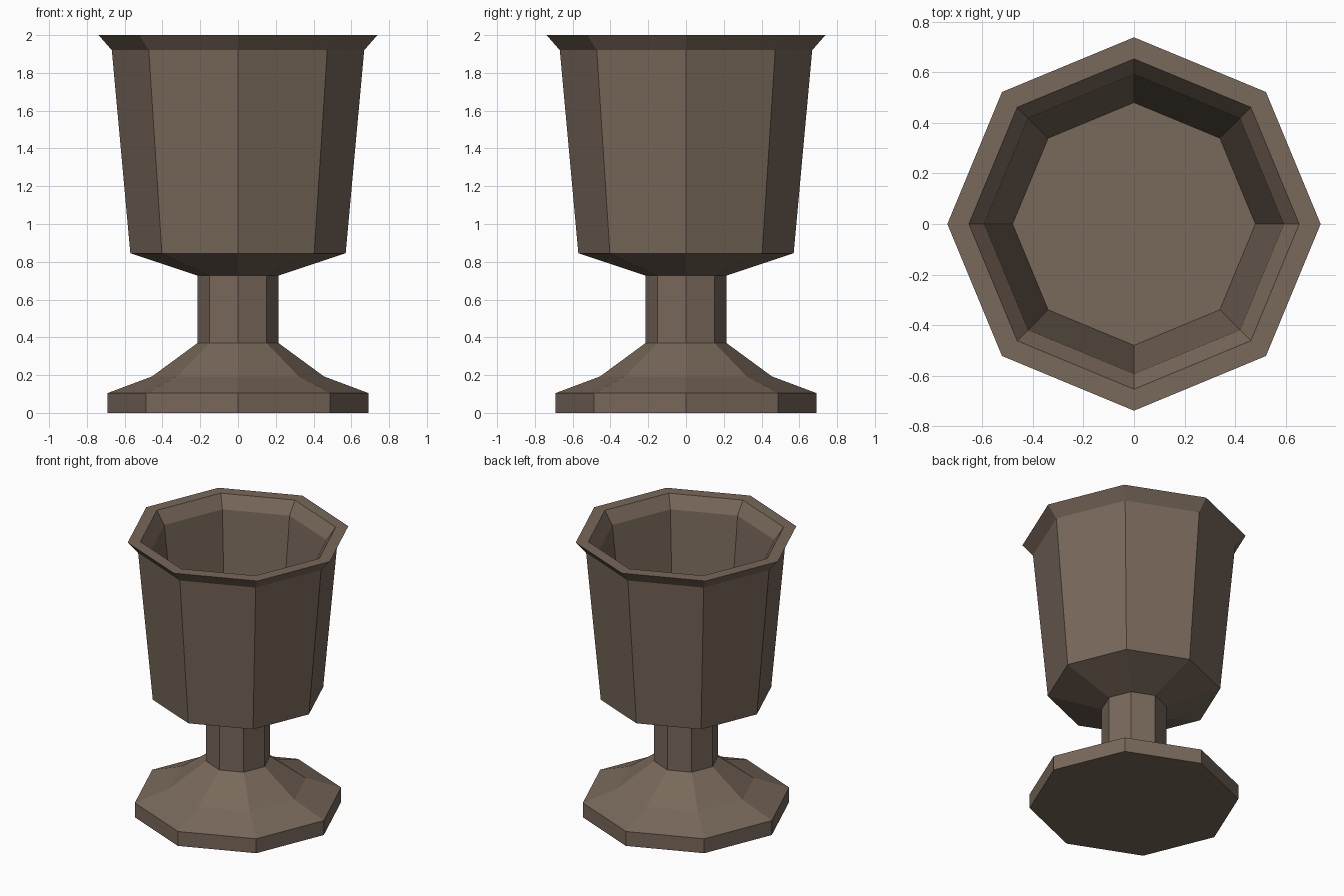
import bpy, bmesh, math

if "Cube" in bpy.data.objects:
    bpy.data.objects.remove(bpy.data.objects["Cube"])

SIDES = 8

# Single dull bronze-brown colour
mat = bpy.data.materials.new("dull brown")
mat.diffuse_color = (0.188, 0.138, 0.102, 1)
mat.use_nodes = True
mat.node_tree.nodes["Principled BSDF"].inputs["Base Color"].default_value = mat.diffuse_color


def lathe(name, profile):
    """Closed eight-sided turned body; first and last rings are capped."""
    bm = bmesh.new()
    rings = []
    for r, z in profile:
        rings.append([bm.verts.new((r * math.cos(2 * math.pi * i / SIDES),
                                    r * math.sin(2 * math.pi * i / SIDES), z))
                      for i in range(SIDES)])
    for a, b in zip(rings, rings[1:]):
        for i in range(SIDES):
            j = (i + 1) % SIDES
            bm.faces.new((a[i], a[j], b[j], b[i]))
    bm.faces.new(rings[0][::-1])
    bm.faces.new(rings[-1])
    bmesh.ops.recalc_face_normals(bm, faces=bm.faces)
    me = bpy.data.meshes.new(name)
    bm.to_mesh(me)
    bm.free()
    me.materials.append(mat)
    ob = bpy.data.objects.new(name, me)
    bpy.context.collection.objects.link(ob)
    return ob


foot = [(0.69, 0), (0.69, 0.105), (0.455, 0.193)]
stem = [(0.214, 0.37), (0.214, 0.727)]
bowl_outside = [(0.57, 0.845), (0.668, 1.92), (0.738, 2.0)]
bowl_inside = [(0.653, 2.0), (0.592, 1.91), (0.48, 0.91)]

# Goblet: foot, stem and hollow bowl in one continuous body
lathe("goblet", foot + stem + bowl_outside + bowl_inside)
